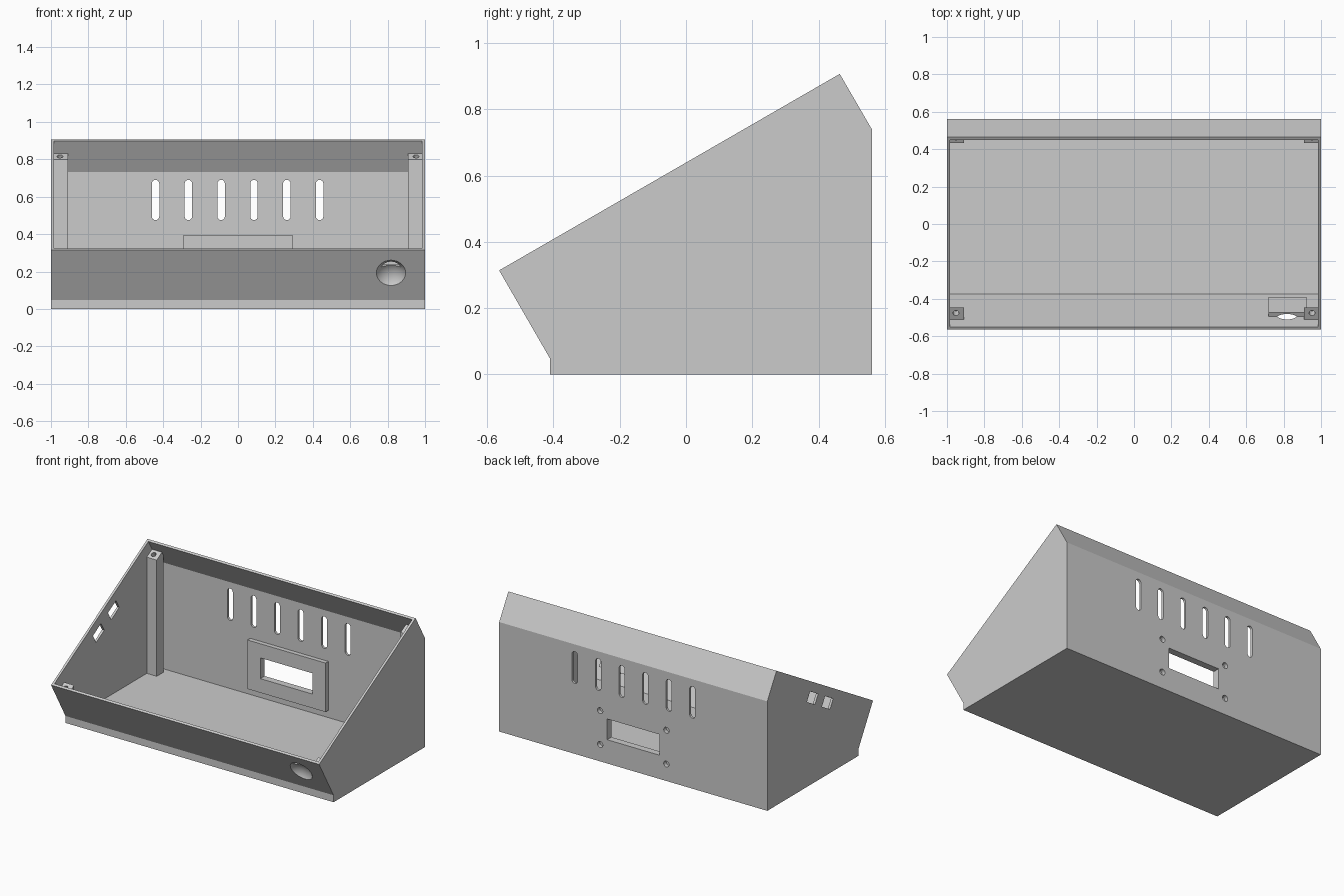
import bpy, bmesh, math
from mathutils import Vector, Matrix

if "Cube" in bpy.data.objects:
    bpy.data.objects.remove(bpy.data.objects["Cube"])

grey = bpy.data.materials.new("plain grey")
grey.diffuse_color = (0.6, 0.6, 0.6, 1)
grey.use_nodes = True
grey.node_tree.nodes["Principled BSDF"].inputs["Base Color"].default_value = grey.diffuse_color

T = 0.016                                   # wall thickness
C, S = math.cos(math.radians(30)), 0.5      # lid slope
UP = Vector((0, C, S))                      # along the sloped opening, towards the back
OUT = Vector((0, -S, C))                    # out of the sloped opening


def solid(name, pts, vec):
    """Extrude a planar polygon along a vector."""
    bm = bmesh.new()
    face = bm.faces.new([bm.verts.new(p) for p in pts])
    new = bmesh.ops.extrude_face_region(bm, geom=[face])["geom"]
    bmesh.ops.translate(bm, vec=vec, verts=[v for v in new if isinstance(v, bmesh.types.BMVert)])
    bmesh.ops.recalc_face_normals(bm, faces=bm.faces)
    return finish(name, bm)


def finish(name, bm):
    me = bpy.data.meshes.new(name)
    bm.to_mesh(me)
    bm.free()
    me.materials.append(grey)
    ob = bpy.data.objects.new(name, me)
    bpy.context.collection.objects.link(ob)
    return ob


def prism(name, yz, x0, x1):
    return solid(name, [(x0, y, z) for y, z in yz], (x1 - x0, 0, 0))


def box(name, x0, x1, y0, y1, z0, z1):
    return prism(name, [(y0, z0), (y1, z0), (y1, z1), (y0, z1)], x0, x1)


def rod(name, start, vec, r, n=24):
    """Cylinder from a start point along a vector."""
    rot = Vector(vec).to_track_quat('Z', 'Y')
    ring = [2 * math.pi * i / n for i in range(n)]
    return solid(name, [Vector(start) + rot @ Vector((r * math.cos(a), r * math.sin(a), 0))
                        for a in ring], vec)


def cut(targets, cutters):
    for c in cutters:
        c.hide_render = True
        for t in targets:
            m = t.modifiers.new("cut", 'BOOLEAN')
            m.operation, m.solver, m.object = 'DIFFERENCE', 'EXACT', c
            bpy.context.view_layer.objects.active = t
            bpy.ops.object.modifier_apply(modifier=m.name)
        bpy.data.objects.remove(c)


# Shell: outer wedge minus inner cavity, open along the sloped top
case = prism("case_shell", [(-0.41, 0), (0.562, 0), (0.562, 0.738), (0.464, 0.907),
                            (-0.564, 0.314), (-0.41, 0.047)], -1, 1)
front = Vector((0, -0.564, 0.314)) + UP * T
back = Vector((0, 0.464, 0.907)) - UP * T
yb = 0.562 - T
cavity = [(front.y + (front.z - T) * S / C, T), (yb, T), (yb, back.z - (yb - back.y) * C / S),
          (back + OUT * 0.1).yz, (front + OUT * 0.1).yz]
cut([case], [prism("cavity", cavity, -1 + T, 1 - T)])

# Raised frame inside the back wall, with window and blind screw holes
frame = box("window_frame", -0.292, 0.292, yb - 0.03, yb + 0.004, 0.065, 0.395)
cut([case, frame], [box("window", -0.195, 0.195, 0.45, 0.7, 0.16, 0.30)])
cut([case, frame], [rod("screw_hole", (x, 0.6, z), (0, -0.065, 0), 0.02)
                    for x in (-0.247, 0.247) for z in (0.114, 0.342)])

# Row of rounded vent slots in the back wall
for i in range(6):
    x, r = -0.441 + 0.1755 * i, 0.02
    pts = []
    for k in range(18):
        a = math.pi * (k % 9) / 8 + (math.pi if k > 8 else 0)
        pts.append((x + r * math.cos(a), 0.5, (0.67 if k < 9 else 0.495) + r * math.sin(a)))
    cut([case], [solid("vent", pts, (0, 0.2, 0))])

# Two tilted openings in the left wall, in line with the slope
for y, z in ((-0.08, 0.484), (0.08, 0.577)):
    c = Vector((0, y, z))
    quad = [(c + UP * a * 0.05 + OUT * b * 0.034).yz
            for a, b in ((-1, -1), (1, -1), (1, 1), (-1, 1))]
    cut([case], [prism("side_opening", quad, -1.1, -0.9)])

# Corner posts and brackets with lid screw holes
drop = 0.078
b_top = back - OUT * drop
f_top = front - OUT * drop
f_in = f_top + UP * 0.075
wall_z = front.z - (f_in.y - front.y) * C / S
for side, s in (("left", -1), ("right", 1)):
    x0, x1 = sorted((s * 0.91, s * (1 - T + 0.004)))
    b_in = b_top - UP * 0.064
    post = prism("back_post_" + side, [(b_in.y, T - 0.004), (0.508, T - 0.004), (0.508, 0.80),
                                       (b_top + UP * 0.003).yz, b_in.yz], x0, x1)
    p = b_top - UP * 0.032
    p.x = s * 0.952
    cut([post], [rod("screw_hole", p + OUT * 0.03, OUT * -0.13, 0.016)])
    sink = -UP * 0.004
    bracket = prism("front_bracket_" + side,
                    [(f_top + sink).yz, f_in.yz, (f_in.y, wall_z - 0.004)], x0, x1)
    p = f_top + UP * 0.04
    p.x = s * 0.952
    cut([bracket], [rod("screw_hole", p + OUT * 0.03, OUT * -0.08, 0.016)])

# Backing block behind the round scoop in the front wall
top = front - OUT * 0.112
low = front - OUT * 0.278
block = prism("scoop_block", [(top - UP * 0.004).yz, (low - UP * 0.004).yz,
                              (low + UP * 0.025).yz, (top + UP * 0.025).yz], 0.718, 0.922)

# Shallow spherical scoop that breaks through above the block
bm = bmesh.new()
bmesh.ops.create_uvsphere(bm, u_segments=64, v_segments=32, radius=0.104)
bmesh.ops.transform(bm, verts=bm.verts, matrix=Matrix.Translation(
    Vector((0.818, -0.494, 0.193)) - UP * 0.069))
cut([case, block], [finish("scoop", bm)])

# Smooth only the curved cuts
for ob in bpy.context.scene.objects:
    ob.select_set(True)
bpy.context.view_layer.objects.active = case
bpy.ops.object.shade_smooth_by_angle(angle=math.radians(25))
